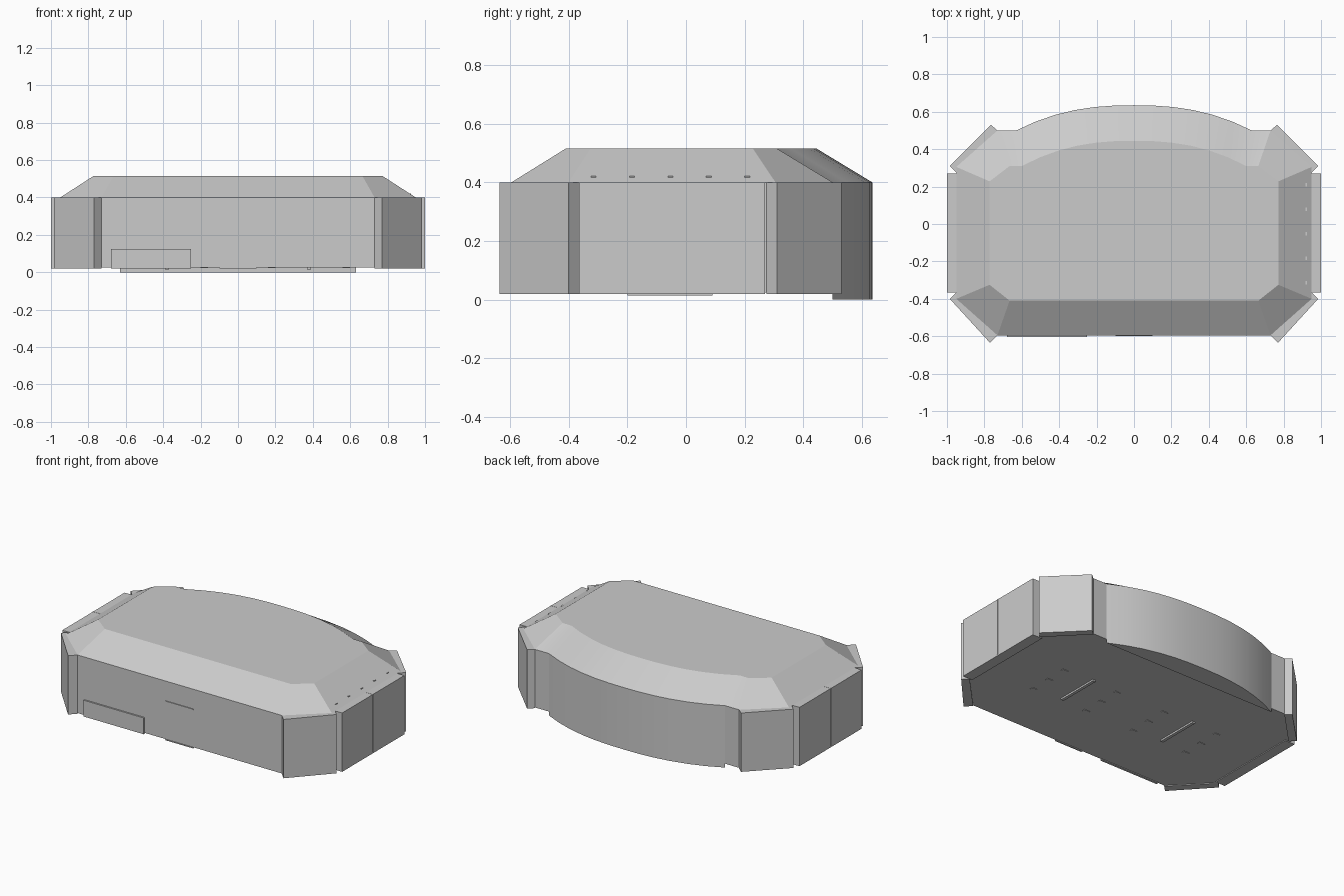
import bpy, bmesh
from mathutils import Vector

cube = bpy.data.objects.get("Cube")
if cube:
    bpy.data.objects.remove(cube, do_unlink=True)

grey = bpy.data.materials.new("light grey")
grey.use_nodes = True
grey.diffuse_color = (0.6, 0.6, 0.6, 1)
grey.node_tree.nodes["Principled BSDF"].inputs["Base Color"].default_value = (0.6, 0.6, 0.6, 1)

SEGMENTS = 12
SIDES = {"right": -1, "left": 1}


def loft(name, rings, smooth=False):
    """Closed solid through equal-length rings of (points, height)."""
    bm = bmesh.new()
    loops = [[bm.verts.new((x, y, z)) for x, y in pts] for pts, z in rings]
    n = len(loops[0])
    for low, high in zip(loops, loops[1:]):
        for i in range(n):
            j = (i + 1) % n
            bm.faces.new((low[i], low[j], high[j], high[i]))
    bm.faces.new(loops[0][::-1])
    bm.faces.new(loops[-1])
    bmesh.ops.recalc_face_normals(bm, faces=bm.faces[:])
    mesh = bpy.data.meshes.new(name)
    bm.to_mesh(mesh)
    bm.free()
    mesh.materials.append(grey)
    obj = bpy.data.objects.new(name, mesh)
    bpy.context.collection.objects.link(obj)
    if smooth:
        bpy.ops.object.select_all(action='DESELECT')
        obj.select_set(True)
        bpy.context.view_layer.objects.active = obj
        bpy.ops.object.shade_smooth_by_angle(angle=0.3)
    return obj


def box(name, x0, x1, y0, y1, z0, z1):
    pts = [(x0, y0), (x1, y0), (x1, y1), (x0, y1)]
    return loft(name, [(pts, z0), (pts, z1)])


def bow(half, chord, rise):
    """Bulging rear edge, from left to right."""
    xs = [half * (1 - 2 * i / SEGMENTS) for i in range(SEGMENTS + 1)]
    return [(x, chord + rise * (1 - abs(x / half) ** 2.4)) for x in xs]


def outline(half_side, side_front, half_front, front, side_back, half_back, back, arc):
    left = [(half_front, front), (half_side, side_front),
            (half_side, side_back), (half_back, back)]
    return left + arc + [(-x, y) for x, y in reversed(left)]


# Main shell: straight walls and a sloped roof edge
wall = outline(0.95, -0.40, 0.73, -0.595, 0.305, 0.73, 0.5, bow(0.63, 0.5, 0.135))
roof = outline(0.772, -0.325, 0.665, -0.41, 0.228, 0.665, 0.31, bow(0.6, 0.31, 0.135))
loft("main_shell", [(wall, 0.025), (wall, 0.4), (roof, 0.515)], smooth=True)

# Rear bow reaching the ground
arc = bow(0.63, 0.5, 0.135)
loft("rear_bow_foot", [(arc, 0), (arc, 0.03)], smooth=True)

# Side panels and diagonal corner bumpers
front_corner = [(0.95, -0.365), (0.985, -0.40), (0.77, -0.635), (0.73, -0.595)]
back_corner = [(0.95, 0.275), (0.985, 0.31), (0.765, 0.53), (0.73, 0.5)]
for side, s in SIDES.items():
    box(side + "_side_panel", s * 0.93, s, -0.365, 0.27, 0.02, 0.4)
    box(side + "_side_seam", s * 0.95, s * 1.001, -0.053, -0.049, 0.03, 0.401)
    for label, corner in (("front", front_corner), ("back", back_corner)):
        pts = [(s * x, y) for x, y in corner]
        loft(f"{side}_{label}_bumper", [(pts, 0.02), (pts, 0.4)])

# Front plate and thin front ledges
box("front_plate", -0.68, -0.25, -0.605, -0.59, 0.02, 0.125)
for label, z in (("upper", 0.268), ("lower", 0.02)):
    box(label + "_front_ledge", -0.1, 0.1, -0.6, -0.59, z, z + 0.005)

# Row of small marks low on the left roof slope
for i in range(5):
    y = -0.315 + i * 0.131
    box(f"slope_mark_{i + 1}", 0.86, 0.924, y - 0.009, y + 0.009, 0.416, 0.422)

# Underside rails with rows of small pads
for side, s in SIDES.items():
    cx = s * 0.38
    box(side + "_bottom_rail", cx - 0.01, cx + 0.01, -0.2, 0.09, 0.014, 0.03)
    for dx in (-0.2, 0.2):
        for y in (-0.22, -0.08, 0.06):
            x = cx + dx
            box(side + "_bottom_pad", x - 0.02, x + 0.02, y - 0.01, y + 0.01, 0.022, 0.03)
